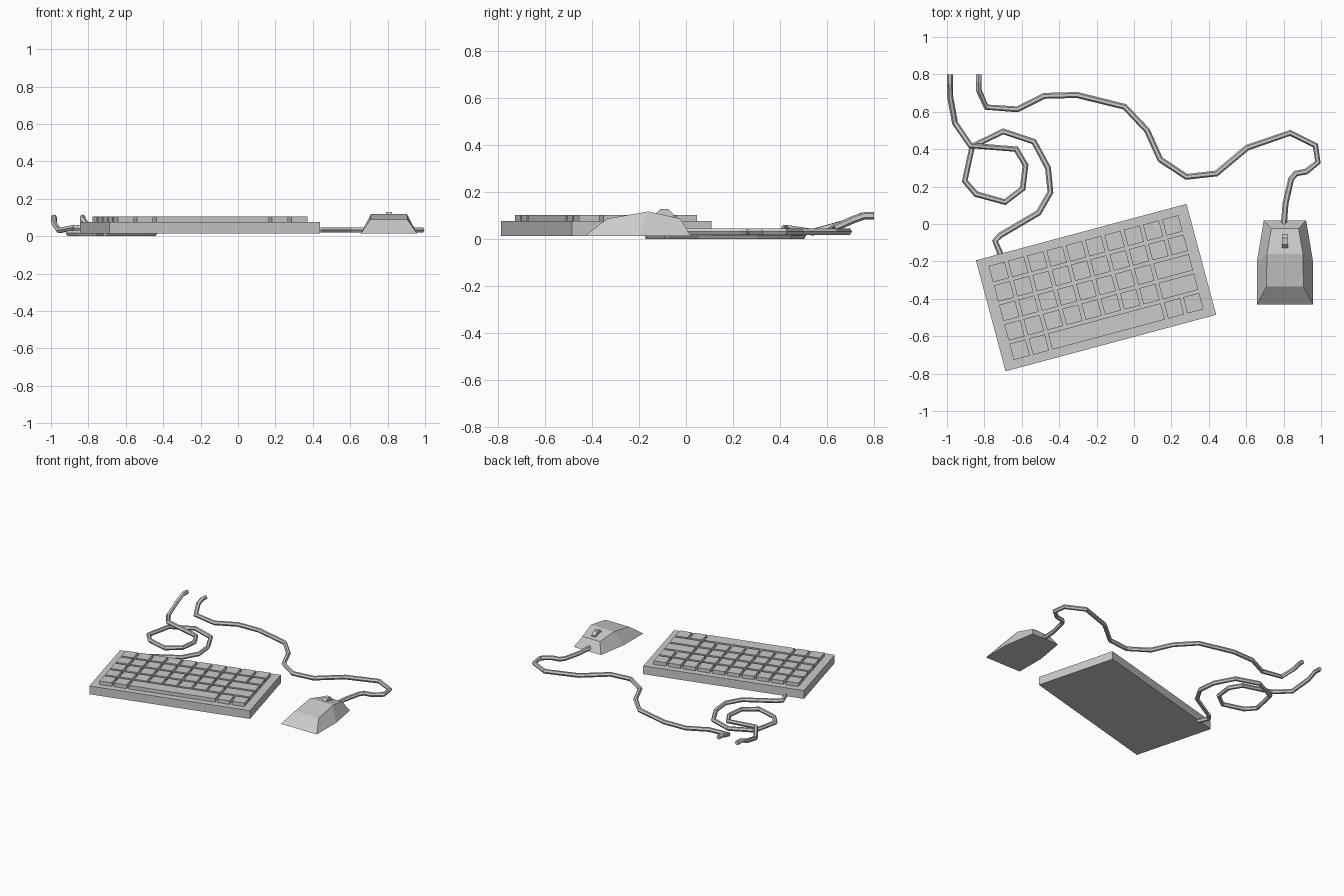
import bpy, bmesh, math
from mathutils import Matrix

if "Cube" in bpy.data.objects:
    bpy.data.objects.remove(bpy.data.objects["Cube"])


def add_object(name, bm):
    bmesh.ops.recalc_face_normals(bm, faces=bm.faces)
    mesh = bpy.data.meshes.new(name)
    bm.to_mesh(mesh)
    bm.free()
    ob = bpy.data.objects.new(name, mesh)
    bpy.context.collection.objects.link(ob)
    return ob


def add_box(bm, x0, x1, y0, y1, z0, z1):
    m = Matrix.Translation(((x0 + x1) / 2, (y0 + y1) / 2, (z0 + z1) / 2))
    m = m @ Matrix.Diagonal((x1 - x0, y1 - y0, z1 - z0, 1))
    bmesh.ops.create_cube(bm, size=1, matrix=m)


def add_cord(name, points, radius=0.016):
    cu = bpy.data.curves.new(name, 'CURVE')
    cu.dimensions = '3D'
    cu.bevel_depth = radius
    cu.bevel_resolution = 1
    cu.use_fill_caps = True
    sp = cu.splines.new('POLY')
    sp.points.add(len(points) - 1)
    for p, co in zip(sp.points, points):
        p.co = (*co, 1)
    sp.use_smooth = False
    ob = bpy.data.objects.new(name, cu)
    bpy.context.collection.objects.link(ob)


# keyboard base, turned 15 degrees
place = Matrix.Translation((-0.203, -0.34, 0)) @ Matrix.Rotation(math.radians(15), 4, 'Z')
bm = bmesh.new()
add_box(bm, -0.583, 0.583, -0.307, 0.307, 0.015, 0.077)
add_object("keyboard_base", bm).matrix_world = place

# keys, rows from back to front, widths in key units
rows = [[1] * 10, [1] * 10, [1] * 8 + [2], [1] * 8 + [2], [1, 1, 6, 1, 1]]
gap, half_w, half_d = 0.018, 0.525, 0.26
pu = (2 * half_w + gap) / 10
pv = (2 * half_d + gap) / 5
bm = bmesh.new()
for r, row in enumerate(rows):
    x, y = -half_w, half_d - r * pv
    for w in row:
        add_box(bm, x, x + w * pu - gap, y - pv + gap, y, 0.07, 0.104)
        x += w * pu
add_object("keys", bm).matrix_world = place

# mouse body: stations of (bottom y, bottom half width, top y, top half width, top z)
cx = 0.807
stations = [(0.02, 0.113, -0.025, 0.073, 0.088),
            (-0.20, 0.15, -0.16, 0.096, 0.118),
            (-0.43, 0.15, -0.335, 0.099, 0.088)]
bm = bmesh.new()
rings = []
for by, bw, ty, tw, tz in stations:
    rings.append([bm.verts.new(c) for c in ((cx - bw, by, 0.015), (cx - tw, ty, tz),
                                            (cx + tw, ty, tz), (cx + bw, by, 0.015))])
for a, b in zip(rings, rings[1:]):
    for i in range(4):
        j = (i + 1) % 4
        bm.faces.new((a[i], a[j], b[j], b[i]))
bm.faces.new(rings[0])
bm.faces.new(rings[-1])
add_object("mouse_body", bm)

# scroll wheel
bm = bmesh.new()
bmesh.ops.create_cone(bm, cap_ends=True, segments=8, radius1=0.044, radius2=0.044, depth=0.032,
                      matrix=Matrix.Translation((cx, -0.093, 0.088))
                      @ Matrix.Rotation(math.pi / 2, 4, 'Y') @ Matrix.Rotation(math.pi / 8, 4, 'Z'))
add_object("scroll_wheel", bm)

# mouse cord
path = [(.80, -.02), (.81, .11), (.84, .24), (.865, .27), (.92, .28), (.983, .33), (.97, .42),
        (.835, .487), (.605, .408), (.44, .27), (.28, .252), (.14, .345), (.07, .50),
        (-.05, .627), (-.305, .69), (-.48, .685), (-.625, .613)]
add_cord("mouse_cord", [(x, y, 0.033) for x, y in path]
         + [(-.79, .625, .045), (-.83, .715, .085), (-.83, .76, .1), (-.83, .8, .1)])

# keyboard cord with one loop crossing over itself
path = [(-.71, -.17), (-.743, -.09), (-.715, -.06), (-.51, .06), (-.447, .17), (-.46, .3),
        (-.535, .44), (-.70, .495), (-.865, .415), (-.905, .23), (-.845, .16), (-.69, .117),
        (-.595, .19), (-.58, .315), (-.63, .4)]
add_cord("keyboard_cord", [(x, y, 0.016) for x, y in path]
         + [(-.875, .42, .047), (-.957, .54, .03), (-.983, .68, .07), (-.984, .75, .1), (-.984, .8, .1)])
